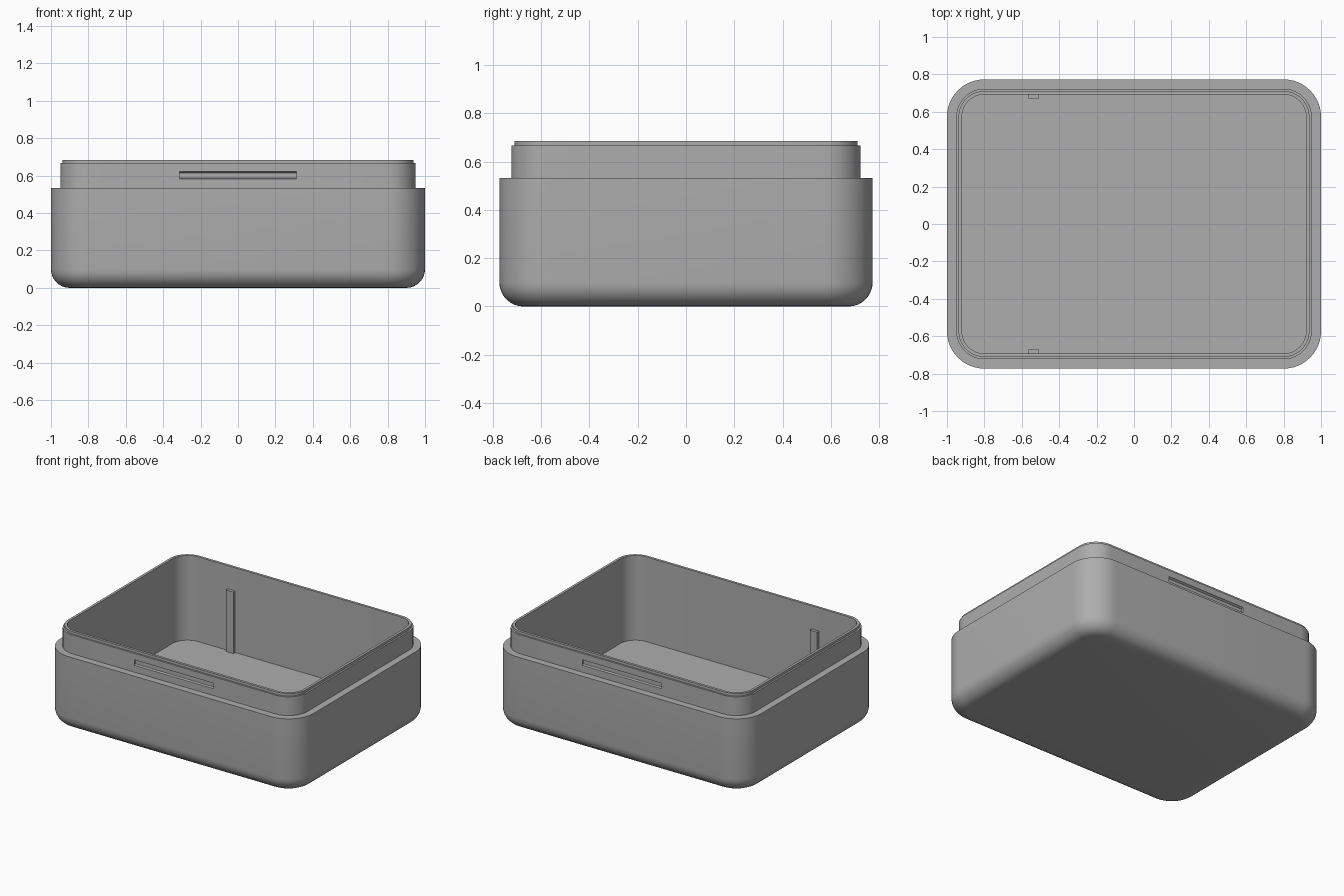
import bpy, bmesh, math

if "Cube" in bpy.data.objects:
    bpy.data.objects.remove(bpy.data.objects["Cube"])

grey = bpy.data.materials.new("plain grey")
grey.diffuse_color = (0.42, 0.42, 0.42, 1)
grey.use_nodes = True
grey.node_tree.nodes["Principled BSDF"].inputs["Base Color"].default_value = grey.diffuse_color
SEG = 12  # segments per rounded corner


def make_object(name, bm):
    bmesh.ops.recalc_face_normals(bm, faces=bm.faces)
    mesh = bpy.data.meshes.new(name)
    bm.to_mesh(mesh)
    bm.free()
    mesh.materials.append(grey)
    obj = bpy.data.objects.new(name, mesh)
    bpy.context.collection.objects.link(obj)
    return obj


def ring(bm, hx, hy, r, z):
    """Rounded rectangle of vertices at height z."""
    verts = []
    for q, (sx, sy) in enumerate([(1, 1), (-1, 1), (-1, -1), (1, -1)]):
        for i in range(SEG + 1):
            a = math.pi / 2 * (q + i / SEG)
            verts.append(bm.verts.new((sx * (hx - r) + r * math.cos(a),
                                       sy * (hy - r) + r * math.sin(a), z)))
    return verts


def box(name, x0, x1, y0, y1, z0, z1):
    bm = bmesh.new()
    bmesh.ops.create_cube(bm, size=1)
    for v in bm.verts:
        v.co = (x1 if v.co.x > 0 else x0, y1 if v.co.y > 0 else y0,
                z1 if v.co.z > 0 else z0)
    return make_object(name, bm)


# Box body: rounded bottom edge, ledge, stepped lip, cavity, floor
F = 0.1
profile = []
for i in range(9):
    a = math.pi / 2 * i / 8
    d = F * (1 - math.sin(a))
    profile.append((1 - d, 0.773 - d, 0.2 - d, F * (1 - math.cos(a))))
profile += [(1, 0.773, 0.2, 0.533), (0.95, 0.723, 0.15, 0.533),
            (0.95, 0.723, 0.15, 0.667), (0.938, 0.711, 0.138, 0.667),
            (0.938, 0.711, 0.138, 0.685), (0.92, 0.693, 0.12, 0.685),
            (0.92, 0.693, 0.12, 0.08)]
bm = bmesh.new()
rings = [ring(bm, *p) for p in profile]
n = len(rings[0])
for lo, hi in zip(rings, rings[1:]):
    for i in range(n):
        j = (i + 1) % n
        bm.faces.new((lo[i], lo[j], hi[j], hi[i]))
bm.faces.new(rings[0])
bm.faces.new(rings[-1])
body = make_object("box_body", bm)

# Snap grooves cut into the front and back of the lip
for side in (-1, 1):
    bm = bmesh.new()
    section = [(0.730, 0.580), (0.709, 0.587), (0.709, 0.613), (0.730, 0.625)]
    ends = [[bm.verts.new((x, side * y, z)) for y, z in section]
            for x in (-0.313, 0.313)]
    bm.faces.new(ends[0])
    bm.faces.new(ends[1])
    for i in range(4):
        j = (i + 1) % 4
        bm.faces.new((ends[0][i], ends[0][j], ends[1][j], ends[1][i]))
    cutter = make_object("groove_cutter", bm)
    mod = body.modifiers.new("groove", "BOOLEAN")
    mod.operation = "DIFFERENCE"
    mod.solver = "EXACT"
    mod.object = cutter
    bpy.context.view_layer.objects.active = body
    bpy.ops.object.modifier_apply(modifier=mod.name)
    bpy.data.objects.remove(cutter)

bpy.ops.object.select_all(action="DESELECT")
body.select_set(True)
bpy.context.view_layer.objects.active = body
bpy.ops.object.shade_smooth_by_angle(angle=math.radians(25))

# Divider ribs on the inside of the front and back walls
box("back_rib", -0.565, -0.507, 0.672, 0.70, 0.07, 0.52)
box("front_rib", -0.565, -0.507, -0.70, -0.672, 0.07, 0.52)
